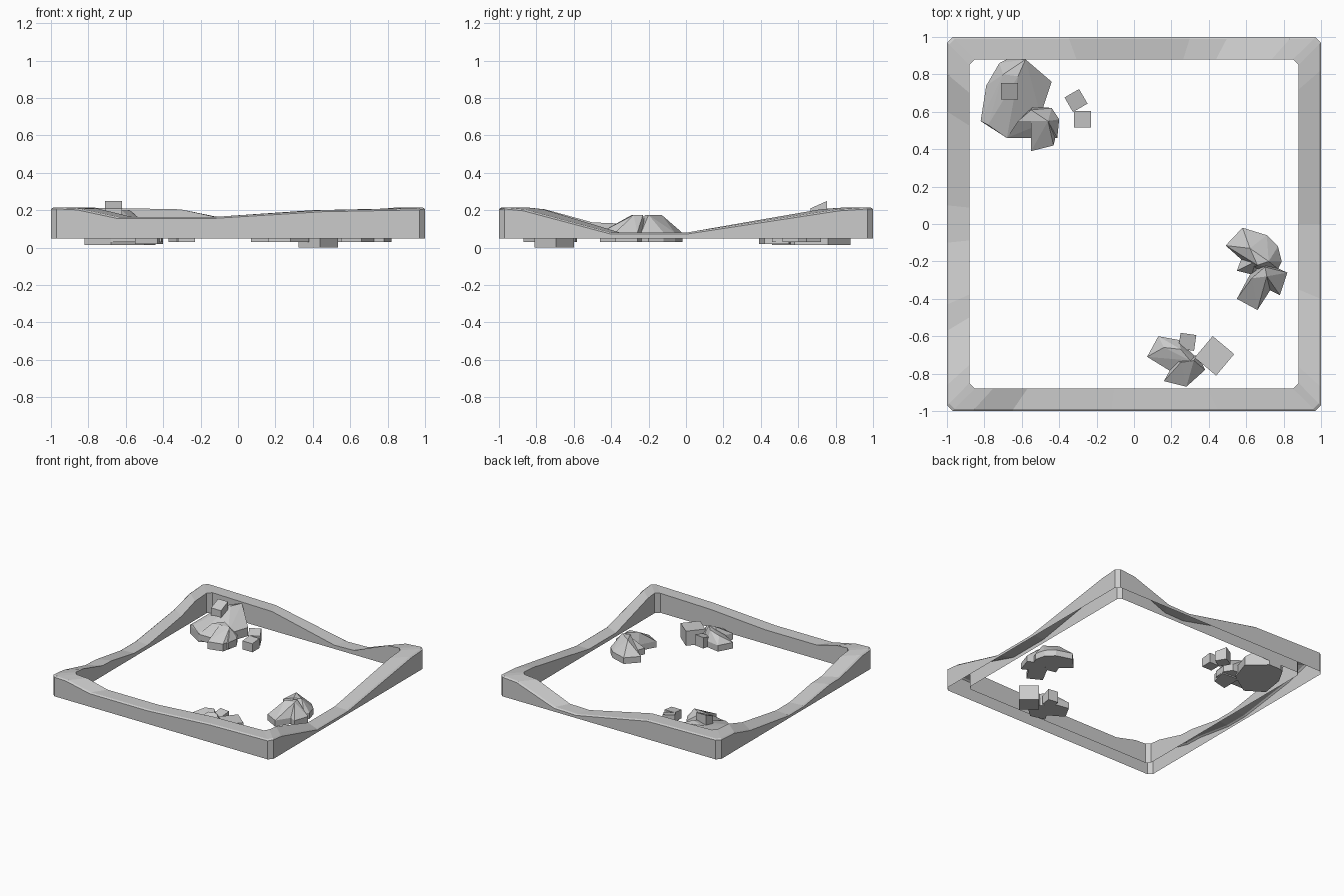
import bpy, bmesh, math

if "Cube" in bpy.data.objects:
    bpy.data.objects.remove(bpy.data.objects["Cube"])


def finish(bm, name):
    bmesh.ops.recalc_face_normals(bm, faces=bm.faces)
    me = bpy.data.meshes.new(name)
    bm.to_mesh(me)
    bm.free()
    ob = bpy.data.objects.new(name, me)
    bpy.context.collection.objects.link(ob)
    return ob


def rock(name, base, ridge, wall=0.08, bottom=0.03):
    """Convex faceted stone: footprint, low upright wall, raised crest points."""
    bm = bmesh.new()
    for x, y in base:
        bm.verts.new((x, y, bottom))
        bm.verts.new((x, y, wall))
    for p in ridge:
        bm.verts.new(p)
    r = bmesh.ops.convex_hull(bm, input=bm.verts)
    junk = {g for g in r["geom_interior"] + r["geom_unused"] if isinstance(g, bmesh.types.BMVert)}
    bmesh.ops.delete(bm, geom=list(junk), context='VERTS')
    bmesh.ops.dissolve_limit(bm, angle_limit=0.02, verts=bm.verts, edges=bm.edges)
    return finish(bm, name)


def block(name, x, y, size, z0, z1, angle=0, tilt=0.0):
    """Small stone block, top optionally sloping up toward the back."""
    bm = bmesh.new()
    bmesh.ops.create_cube(bm, size=1)
    for v in bm.verts:
        top = v.co.z > 0
        z = z1 - (tilt if v.co.y < 0 else 0) if top else z0
        v.co = (v.co.x * size, v.co.y * size, z)
    ob = finish(bm, name)
    ob.location = (x, y, 0)
    ob.rotation_euler.z = math.radians(angle)
    return ob


# wavy square border: top height profile of each side, counterclockwise
sides = [
    [(-.97, .215), (-.86, .21), (-.65, .165), (-.12, .165), (.45, .2), (.97, .21)],    # front
    [(-.97, .215), (-.87, .205), (-.4, .08), (0, .08), (.82, .205), (.97, .215)],      # right
    [(-.97, .215), (-.84, .205), (-.5, .085), (-.3, .08), (.35, .205), (.97, .215)],   # back
    [(-.97, .215), (-.8, .205), (-.6, .15), (-.1, .08), (.1, .08), (.43, .13),
     (.57, .135), (.86, .205), (.97, .215)],                                           # left
]
bm = bmesh.new()
rings = []
for k, prof in enumerate(sides):
    c, s = [(1, 0), (0, 1), (-1, 0), (0, -1)][k]
    for t, h in prof:
        ti = t * .85 / .97
        section = [(t, 1, .05), (t, 1, h - .008), (t * .99, .988, h), (ti, .88, h), (ti, .88, .05)]
        rings.append([bm.verts.new((a * c + d * s, a * s - d * c, z)) for a, d, z in section])
for i, a in enumerate(rings):
    b = rings[(i + 1) % len(rings)]
    for j in range(4):
        bm.faces.new((a[j], b[j], b[j + 1], a[j + 1]))
finish(bm, "border")

# back left stones
rock("large_stone",
     [(-.82, .55), (-.79, .74), (-.72, .86), (-.68, .88), (-.58, .88), (-.44, .76), (-.5, .58), (-.68, .46)],
     [(-.78, .53, .1), (-.62, .79, .2), (-.58, .88, .2), (-.7, .8, .18)], .085, .015)
rock("side_stone_wide",
     [(-.68, .46), (-.62, .55), (-.54, .63), (-.44, .62), (-.4, .56), (-.41, .46)],
     [(-.62, .55, .15), (-.46, .55, .16), (-.55, .61, .16)], .08, .03)
rock("side_stone_front",
     [(-.55, .39), (-.43, .42), (-.4, .55), (-.55, .56)],
     [(-.46, .55, .16), (-.55, .55, .16)], .08, .02)
block("top_block", -.665, .71, .09, .12, .25, 0, .04)
block("loose_block_a", -.31, .66, .09, .03, .13, 30, .02)
block("loose_block_b", -.275, .56, .09, .03, .11, 0, .01)

# right stones
rock("right_stone_back",
     [(.49, -.115), (.58, -.02), (.71, -.06), (.77, -.12), (.79, -.2), (.77, -.24), (.63, -.24)],
     [(.62, -.13, .175), (.72, -.2, .175), (.66, -.22, .175)])
rock("right_stone_joint",
     [(.55, -.25), (.58, -.17), (.7, -.2), (.63, -.27)], [(.65, -.2, .17)])
rock("right_stone_front",
     [(.55, -.4), (.66, -.46), (.75, -.32), (.71, -.21), (.62, -.27)],
     [(.63, -.29, .175), (.7, -.23, .175), (.71, -.28, .175)])
rock("right_stone_side",
     [(.72, -.35), (.78, -.38), (.82, -.26), (.71, -.21), (.66, -.28)],
     [(.7, -.23, .175), (.71, -.28, .175)])

# front stones
rock("front_stone_left",
     [(.07, -.71), (.13, -.6), (.24, -.62), (.36, -.74), (.34, -.8), (.2, -.79)],
     [(.16, -.66, .13), (.25, -.67, .15), (.3, -.73, .15)])
rock("front_stone_right",
     [(.16, -.84), (.28, -.87), (.38, -.78), (.34, -.7), (.22, -.73)],
     [(.25, -.74, .15), (.32, -.73, .15)])
block("small_front_block", .285, -.63, .085, .03, .12, -8, .02)
block("large_front_block", .43, -.705, .15, 0, .12, 50)
